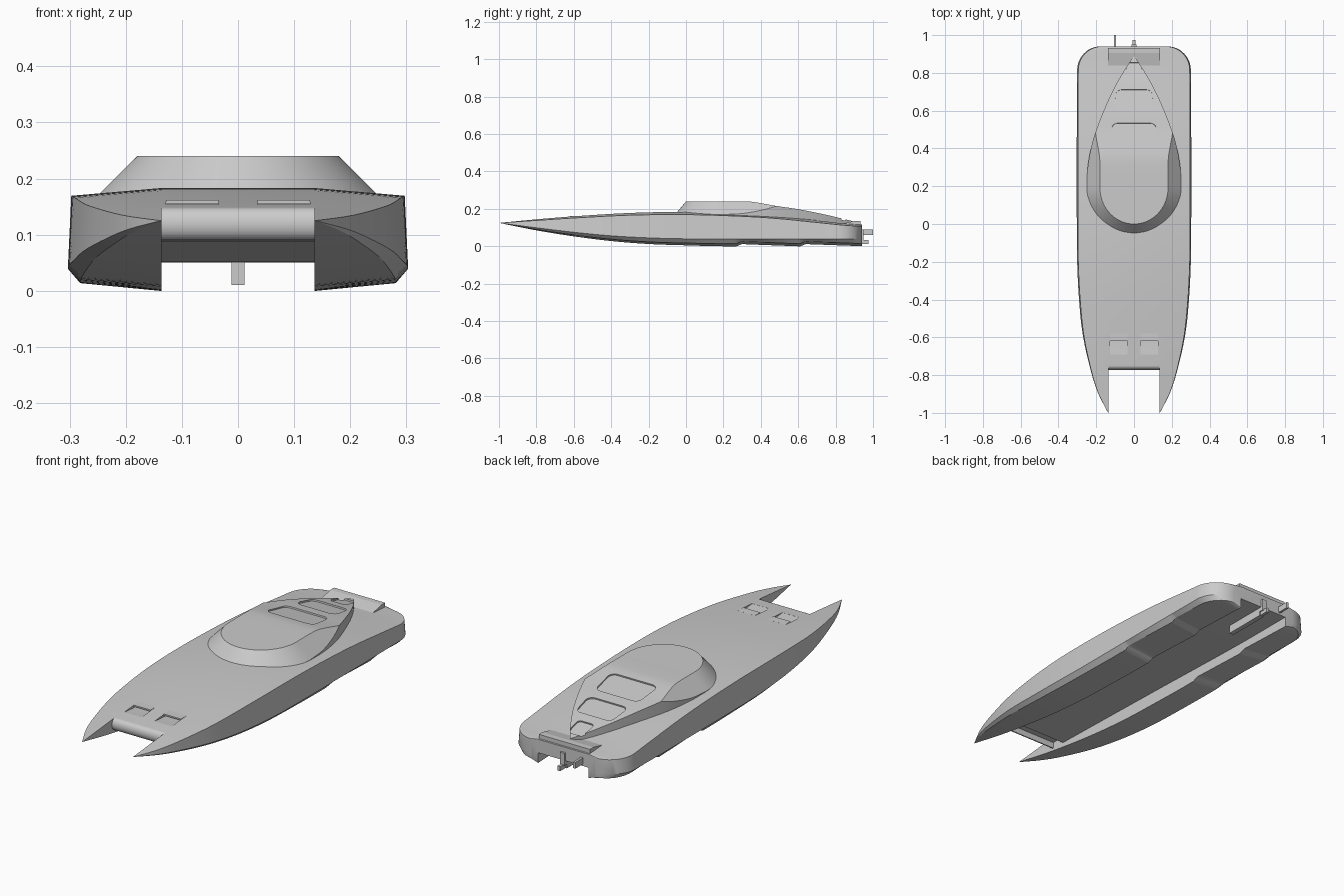
import bpy, bmesh, math
from math import sin, cos, pi
from mathutils import Matrix, Vector

if "Cube" in bpy.data.objects:
    bpy.data.objects.remove(bpy.data.objects["Cube"])


def curve(*pts):
    """Smooth function through (y, value) points."""
    def slope(i):
        a, b = pts[max(i - 1, 0)], pts[min(i + 1, len(pts) - 1)]
        return (b[1] - a[1]) / (b[0] - a[0])

    def f(y):
        y = min(max(y, pts[0][0]), pts[-1][0])
        i = 0
        while i < len(pts) - 2 and y > pts[i + 1][0]:
            i += 1
        (a, u), (b, v) = pts[i], pts[i + 1]
        h = b - a
        t = (y - a) / h
        return (u * (1 + 2 * t) * (1 - t) ** 2 + v * t * t * (3 - 2 * t)
                + h * t * (1 - t) * (slope(i) * (1 - t) - slope(i + 1) * t))
    return f


def finish(name, bm, mirror=False):
    if mirror:
        bmesh.ops.mirror(bm, geom=bm.verts[:] + bm.edges[:] + bm.faces[:], axis='X', merge_dist=1e-5)
        bmesh.ops.remove_doubles(bm, verts=bm.verts, dist=1e-5)
    bmesh.ops.recalc_face_normals(bm, faces=bm.faces)
    me = bpy.data.meshes.new(name)
    bm.to_mesh(me)
    bm.free()
    ob = bpy.data.objects.new(name, me)
    bpy.context.collection.objects.link(ob)
    return ob


def shade(ob, deg=24):
    bpy.ops.object.select_all(action='DESELECT')
    ob.select_set(True)
    bpy.context.view_layer.objects.active = ob
    bpy.ops.object.shade_smooth_by_angle(angle=math.radians(deg))


def face(bm, verts):
    """Face that skips coincident corners."""
    vs = []
    for v in verts:
        if all((v.co - w.co).length > 1e-6 for w in vs):
            vs.append(v)
    if len(vs) > 2:
        bm.faces.new(vs)


def prism(name, x0, x1, prof):
    """Extrude a (y, z) profile along x."""
    bm = bmesh.new()
    a = [bm.verts.new((x0, y, z)) for y, z in prof]
    b = [bm.verts.new((x1, y, z)) for y, z in prof]
    bm.faces.new(a)
    bm.faces.new(b)
    for i in range(len(prof)):
        j = (i + 1) % len(prof)
        bm.faces.new((a[i], a[j], b[j], b[i]))
    return finish(name, bm)


def box(name, x0, x1, y0, y1, z0, z1):
    return prism(name, x0, x1, [(y0, z0), (y1, z0), (y1, z1), (y0, z1)])


def cut(ob, cutters):
    for c in cutters:
        c.hide_render = True
        m = ob.modifiers.new("cut", 'BOOLEAN')
        m.operation, m.solver, m.object = 'DIFFERENCE', 'EXACT', c
        bpy.context.view_layer.objects.active = ob
        bpy.ops.object.modifier_apply(modifier=m.name)
        bpy.data.objects.remove(c)


# Hull lines
XI, YN = 0.136, -0.75
half = curve((-1, .137), (-.9, .187), (-.8, .22), (-.6, .264), (-.4, .285), (-.2, .295), (0, .297), (.5, .297), (.82, .295))
sheer = curve((-1, .125), (-.8, .138), (-.6, .151), (-.3, .166), (0, .169), (.3, .16), (.5, .147), (.7, .127), (.85, .112), (.94, .107))
crown = curve((-1, 0), (-.75, .007), (-.3, .012), (0, .014), (.6, .012), (.94, .008))
keel = curve((-1, .125), (-.8, .085), (-.6, .053), (-.4, .028), (-.2, .012), (0, .005), (.2, 0), (.94, 0))
chine = curve((-1, .125), (-.8, .099), (-.6, .075), (-.4, .056), (-.2, .045), (0, .04), (.94, .04))
roof = curve((-1, .095), (-.75, .09), (0, .07), (.6, .052), (.94, .05))
deck = lambda y: sheer(y) + crown(y)
STEPS = (.27, .61, .95)


def lift(y):
    for a, b in zip(STEPS, STEPS[1:]):
        if a < y < b:
            return .012 * min((y - a) / .03, (b - y) / (b - a - .03))
    return 0


def section(y, w, pre):
    t = min(1, (y + 1) / .5)
    k, d = keel(y), deck(y)
    r = k + (d - k) * .6 if k > roof(y) - .02 else roof(y)
    xc = XI if pre else 0
    l = lift(y)
    return [(xc, y, r), (XI, y, r), (XI, y, k + l),
            (max(XI + (w - XI) * .9, w - .018), y, k + (chine(y) - k) * .35 + l),
            (w + .006 * t, y, chine(y)), (w, y, sheer(y)), (XI, y, d), (xc, y, d)]


# Twin-sponson hull with tunnel
bow = [-1, -.985] + [-.97 + .22 * i / 8 for i in range(9)]
mid = [YN + (.815 - YN) * i / 45 for i in range(46)]
for s in STEPS[:2]:
    mid += [s, s + .03]
mid.sort()
rows = [(section(y, half(y), True), True) for y in bow]
rows += [(section(y, half(y), False), False) for y in mid]
for i in range(1, 13):
    a = pi / 2 * i / 12
    rows.append((section(.815 + .125 * sin(a), .17 + .125 * cos(a), False), False))
bm = bmesh.new()
prev = None
for pts, pre in rows:
    cur = [bm.verts.new(p) for p in pts]
    if prev:
        for j in range(7):
            face(bm, (prev[0][j], prev[0][j + 1], cur[j + 1], cur[j]))
        if prev[1]:
            face(bm, (prev[0][7], prev[0][0], cur[0], cur[7]))
    prev = (cur, pre)
face(bm, prev[0])
bmesh.ops.remove_doubles(bm, verts=bm.verts, dist=1e-5)
hull = finish("hull", bm, True)

# Foredeck intake recesses and hoods
d0, d1 = deck(-.69), deck(-.62)
for s in (-1, 1):
    c = prism("intake_cutter", min(s * .035, s * .128), max(s * .035, s * .128),
              [(-.69, d0 + .03), (-.69, d0 - .0005), (-.62, d1 - .012), (-.58, d1 - .012), (-.58, d1 + .03)])
    cut(hull, [c])
    box("intake_hood", s * .035, s * .128, -.62, -.579, d1 - .004, d1 + .003)
shade(hull)

# Rounded crossbeam nose between the sponsons
zt, zb = deck(YN), roof(YN)
nose = prism("crossbeam_nose", -XI, XI,
             [(YN - .022 * sin(pi * i / 14), (zt + zb) / 2 + (zt - zb) / 2 * cos(pi * i / 14)) for i in range(15)])
shade(nose)

# Canopy: chamfered teardrop
top = curve((.2, .24), (.3, .24), (.36, .237), (.48, .216), (.6, .198), (.75, .168), (.9, .132))
out = curve((.2, .25), (.3, .245), (.4, .228), (.48, .206), (.6, .16), (.7, .115), (.8, .06), (.89, .0))
rows = []
for i in range(25):
    a = pi / 2 * i / 24
    yi, yo = .19 - .19 * cos(a), .2 - .258 * cos(a)
    rows.append([(0, yi, .24), (.18 * sin(a), yi, .24), (.25 * sin(a), yo, .17), (.25 * sin(a), yo, .13), (0, yo, .13)])
for i in range(1, 47):
    y = .2 + .69 * i / 46
    z, w = top(y), out(y) if i < 46 else 0
    xi = min(w, .18 + .24 - z)
    zo = z - (w - xi)
    lo = deck(y) - .04
    rows.append([(0, y, z), (xi, y, z), (w, y, zo), (w, y, lo), (0, y, lo)])
bm = bmesh.new()
prev = None
for pts in rows:
    cur = [bm.verts.new(p) for p in pts]
    if prev:
        for j in range(4):
            face(bm, (prev[j], prev[j + 1], cur[j + 1], cur[j]))
    prev = cur
bmesh.ops.remove_doubles(bm, verts=bm.verts, dist=1e-5)
canopy = finish("canopy", bm, True)

# Recessed windows along the canopy slope
cutters = []
for y0, y1, w in ((.39, .535, .125), (.59, .712, .104), (.76, .855, .043)):
    yc, L = (y0 + y1) / 2, (y1 - y0) / 2
    wf = w * .94
    bm = bmesh.new()
    r = min(.03, w * .4)
    pts = []
    for sx, sy, a0 in ((1, 1, 0), (-1, 1, 90), (-1, -1, 180), (1, -1, 270)):
        ww = wf if sy > 0 else w
        for k in range(6):
            a = math.radians(a0 + 18 * k)
            pts.append((sx * (ww - r) + r * cos(a), sy * (L - r) + r * sin(a), -.007))
    f = bm.faces.new([bm.verts.new(p) for p in pts])
    e = bmesh.ops.extrude_face_region(bm, geom=[f])
    bmesh.ops.translate(bm, vec=(0, 0, .06), verts=[v for v in e['geom'] if isinstance(v, bmesh.types.BMVert)])
    ang = math.atan2(top(y1) - top(y0), y1 - y0)
    bm.transform(Matrix.Translation((0, yc, (top(y0) + top(y1)) / 2)) @ Matrix.Rotation(ang, 4, 'X'))
    cutters.append(finish("window_cutter", bm))
cut(canopy, cutters)
shade(canopy)

# Stern wing, drive fin and rods
prism("stern_wing", -.137, .137, [(.835, .095), (.835, .121), (.905, .136), (.932, .136), (.932, .095)])
box("drive_fin", -.012, .012, .71, .93, .01, .055)
box("drive_shaft", -.007, .007, .92, .975, .012, .034)
box("rudder_bracket", -.012, .012, .93, .95, .03, .09)
box("rudder_arm", -.106, -.094, .935, 1.0, .06, .09)
